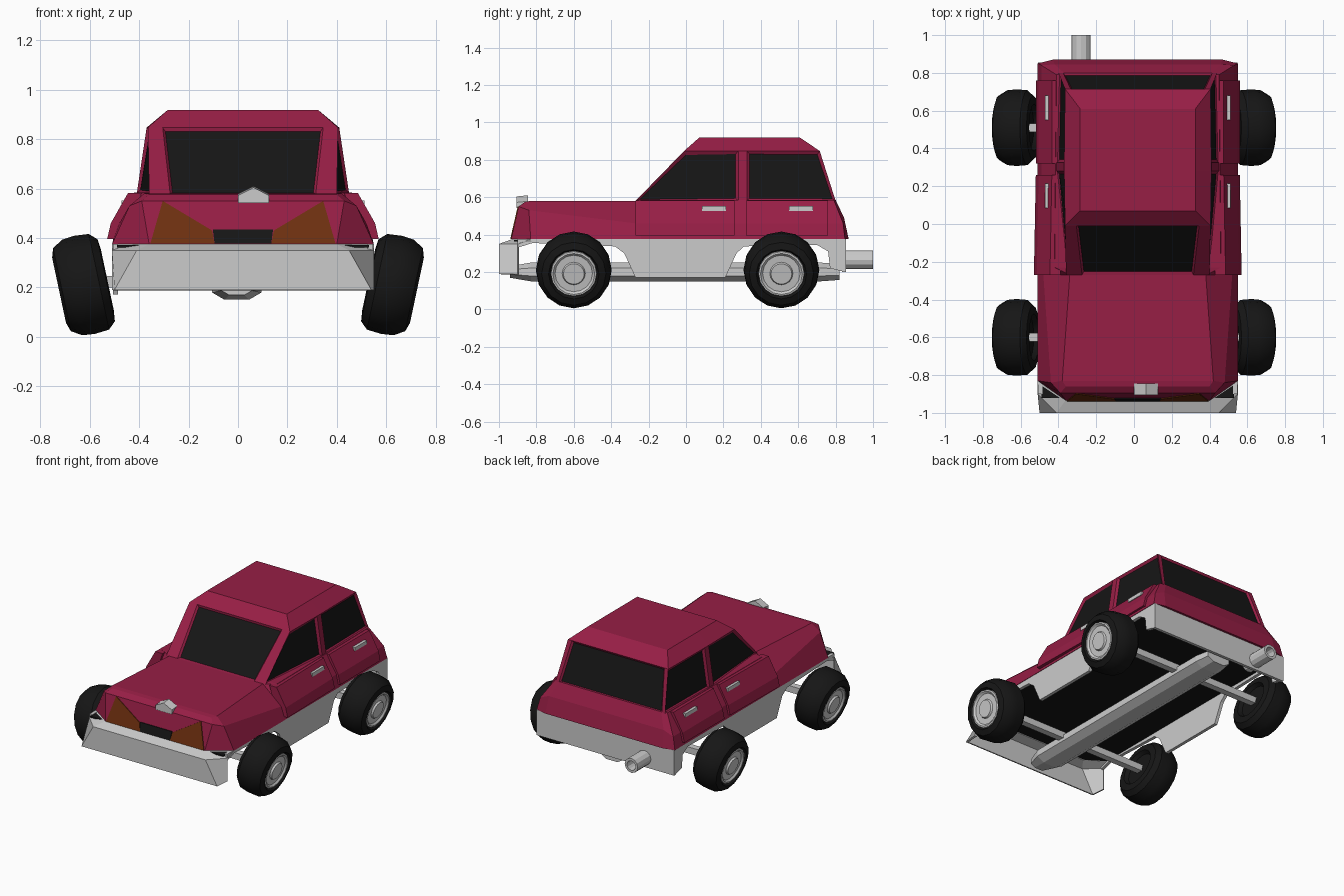
import bpy, bmesh
from math import sin, cos, pi, radians

if "Cube" in bpy.data.objects:
    bpy.data.objects.remove(bpy.data.objects["Cube"])

CX = 0.02  # body centre line


def material(name, rgb):
    m = bpy.data.materials.new(name)
    m.diffuse_color = (*rgb, 1)
    m.use_nodes = True
    m.node_tree.nodes["Principled BSDF"].inputs["Base Color"].default_value = m.diffuse_color
    return m


RED = material("red_paint", (0.31, 0.013, 0.06))
BLACK = material("black", (0.008, 0.008, 0.008))
AMBER = material("amber", (0.16, 0.03, 0.005))


def build(name, verts, faces, mats=(), mirror=False, cx=CX, glass=None):
    """Make a mesh object; optionally add a copy mirrored in x."""
    bm = bmesh.new()
    for s in ((1, -1) if mirror else (1,)):
        vs = [bm.verts.new((s * x + cx, y, z)) for x, y, z in verts]
        for i, f in enumerate(faces):
            face = bm.faces.new([vs[k] for k in f])
            face.material_index = 1 if glass and i in glass else 0
    bmesh.ops.remove_doubles(bm, verts=bm.verts, dist=0.0005)
    bmesh.ops.recalc_face_normals(bm, faces=bm.faces)
    if glass:  # sink the panes into their frames
        for t in set(glass.values()):
            panes = [f for f in bm.faces if f.material_index == 1 and
                     (0.015 if abs(f.normal.x) < 0.5 else 0.022) == t]
            r = bmesh.ops.inset_individual(bm, faces=panes, thickness=t, depth=-0.012)
            for f in r["faces"]:
                f.material_index = 0
    me = bpy.data.meshes.new(name)
    bm.to_mesh(me)
    bm.free()
    for m in mats:
        me.materials.append(m)
    ob = bpy.data.objects.new(name, me)
    bpy.context.collection.objects.link(ob)
    return ob


def loft(rings, closed=True, caps=True):
    """Bridge equal-length rings of points."""
    n = len(rings[0])
    verts = [p for r in rings for p in r]
    faces = []
    for j in range(len(rings) - 1):
        for i in range(n if closed else n - 1):
            k = (i + 1) % n
            faces.append((j * n + i, j * n + k, (j + 1) * n + k, (j + 1) * n + i))
    if caps:
        faces += [tuple(range(n)), tuple(range((len(rings) - 1) * n, len(rings) * n))]
    return verts, faces


def box(name, x0, x1, y0, y1, z0, z1, mats=(), **kw):
    rings = [[(x0, y0, z), (x1, y0, z), (x1, y1, z), (x0, y1, z)] for z in (z0, z1)]
    return build(name, *loft(rings), mats, **kw)


def both(half):
    """Half row of points plus its mirror image."""
    return half + [(-x, y, z) for x, y, z in reversed(half)]


def smooth(ob):
    bpy.ops.object.select_all(action='DESELECT')
    ob.select_set(True)
    bpy.context.view_layer.objects.active = ob
    bpy.ops.object.shade_smooth_by_angle(angle=radians(28))


def lathe(name, profile, mats=(), seg=16):
    """Spin (radius, x) points around the x axis."""
    rings = [[(x, r * cos(2 * pi * i / seg), r * sin(2 * pi * i / seg)) for i in range(seg)]
             for r, x in profile]
    ob = build(name, *loft(rings), mats, cx=0)
    smooth(ob)
    return ob


# Lower body with hood: bottom, shoulder and top point per section
sections = [
    [(.38, -.935, .375), (.41, -.895, .55), (.38, -.86, .575)],
    [(.53, -.83, .375), (.46, -.84, .53), (.40, -.83, .58)],
    [(.53, -.27, .375), (.50, -.27, .46), (.36, -.27, .58)],
    [(.53, -.24, .375), (.51, -.24, .46), (.44, -.23, .585)],
    [(.53, .85, .375), (.51, .84, .46), (.43, .79, .585)],
    [(.45, .87, .375), (.44, .845, .49), (.39, .80, .585)],
]
verts, faces = loft([both(s) for s in sections], caps=False)
for b in (0, 30):
    faces += [(b, b + 1, b + 4, b + 5), (b + 1, b + 2, b + 3, b + 4)]
build("lower_body", verts, faces, [RED])

# Cabin: columns of (belt x, belt y, eave x, eave y), with sunken windows
cols = [(.295, -.27, .325, -.01), (.38, -.27, .385, -.01), (.43, .28, .39, .28),
        (.43, .325, .39, .325), (.42, .80, .385, .715), (.395, .80, .355, .715)]
belt = both([(a, b, .58) for a, b, c, d in cols])
eave = both([(c, d, .847) for a, b, c, d in cols])
roof = both([(min(c, .305), min(max(d, .07), .61), .918) for a, b, c, d in cols])
panes = {1: .022, 3: .022, 5: .015, 7: .022, 9: .022, 11: .015}
build("cabin", *loft([belt, eave, roof]), [RED, BLACK], glass=panes)


# Doors
def door(name, y0, y1, w0, w1):
    rings = [[(.47, y, .395), (w, y, .395), (w - .015, y, .46), (w - .085, y, .583), (.41, y, .583)]
             for y, w in ((y0, w0), (y1, w1))]
    build(name, *loft(rings), [RED], mirror=True)


door("front_doors", -.27, .26, .55, .54)
door("rear_doors", .32, .76, .54, .54)
box("front_door_handles", .455, .492, .085, .215, .527, .552, mirror=True)
box("rear_door_handles", .455, .492, .55, .68, .527, .552, mirror=True)


# Headlights and grille, lying on the sloping nose
def nose_panel(name, pts, mat, mirror):
    rings = [[(x, -.935 + (z - .375) * .2286 + d, z) for x, z in pts] for d in (-.005, .02)]
    build(name, *loft(rings), [mat], mirror=mirror)


nose_panel("headlights", [(.375, .377), (.325, .55), (.125, .43), (.115, .377)], AMBER, True)
nose_panel("grille", [(-.115, .377), (.115, .377), (.122, .435), (-.122, .435)], BLACK, False)

# Hood ornament
chevron = [(-.063, .548), (-.063, .578), (0, .61), (.063, .578), (.063, .548)]
build("hood_ornament", *loft([[(x, y, z + dz) for x, z in chevron]
                              for y, dz in ((-.905, -.006), (-.845, 0))]), cx=.063)

# Front bumper
rows = [
    [(.52, -1, .19), (.53, -.90, .19)],
    [(.43, -1, .35), (.53, -.90, .35)],
    [(.38, -.93, .375), (.53, -.83, .375)],
]
bumper = build("front_bumper", *loft([list(reversed(r)) + [(-x, y, z) for x, y, z in r]
                                      for r in rows], closed=False, caps=False))
mod = bumper.modifiers.new("thickness", 'SOLIDIFY')
mod.thickness = 0.015

# Side skirts with wheel arches
skirt = [(-.90, .376), (-.90, .33), (-.82, .355), (-.38, .337), (-.33, .30), (-.27, .17),
         (.21, .17), (.27, .30), (.31, .337), (.70, .345), (.76, .31), (.77, .22),
         (.85, .20), (.85, .376)]
build("side_skirts", *loft([[(x, y, z) for y, z in skirt] for x in (.505, .527)]), mirror=True)
box("rear_bumper", -.527, .527, .835, .855, .20, .376)
box("floor", -.51, .51, -.92, .84, .362, .372, [BLACK])

# Axles
for label, y in (("front", -.60), ("rear", .51)):
    box(label + "_axle", -.56, .56, y - .022, y + .022, .20, .245, cx=0)

# Underbody pipe: flattened octagon
octagon = [(.1, .021), (.05, .05), (-.05, .05), (-.1, .021),
           (-.1, -.021), (-.05, -.05), (.05, -.05), (.1, -.021)]
pipe = [(-.94, .62), (-.83, 1), (.72, 1), (.82, .85)]
build("underbody_pipe", *loft([[(x * s, y, .2 + z * s) for x, z in octagon] for y, s in pipe]), cx=-.005)

# Tailpipe, hollow at the end
tail = lathe("tailpipe", [(.05, 0), (.05, .22), (.033, .22), (.033, .12)], seg=12)
tail.rotation_euler = (0, 0, pi / 2)
tail.location = (-.28, .78, .265)

# Wheels, leaning outwards at the top
tyre = [(.01, -.07), (.11, -.07), (.125, -.095), (.17, -.09), (.198, -.06), (.203, 0),
        (.198, .05), (.172, .093), (.135, .105), (.124, .085), (.01, .06)]
rim = [(.126, .06), (.122, .097), (.112, .099), (.10, .088), (.062, .088), (.056, .1), (.01, .1)]
for end, y in (("front", -.60), ("rear", .51)):
    for side, s in (("left", -1), ("right", 1)):
        for part, prof, mats in (("tyre", tyre, [BLACK]), ("rim", rim, [])):
            ob = lathe(f"{end}_{side}_{part}", prof, mats)
            ob.location = (s * .622, y, .21)
            ob.rotation_euler = (0, radians(12), 0 if s > 0 else pi)
